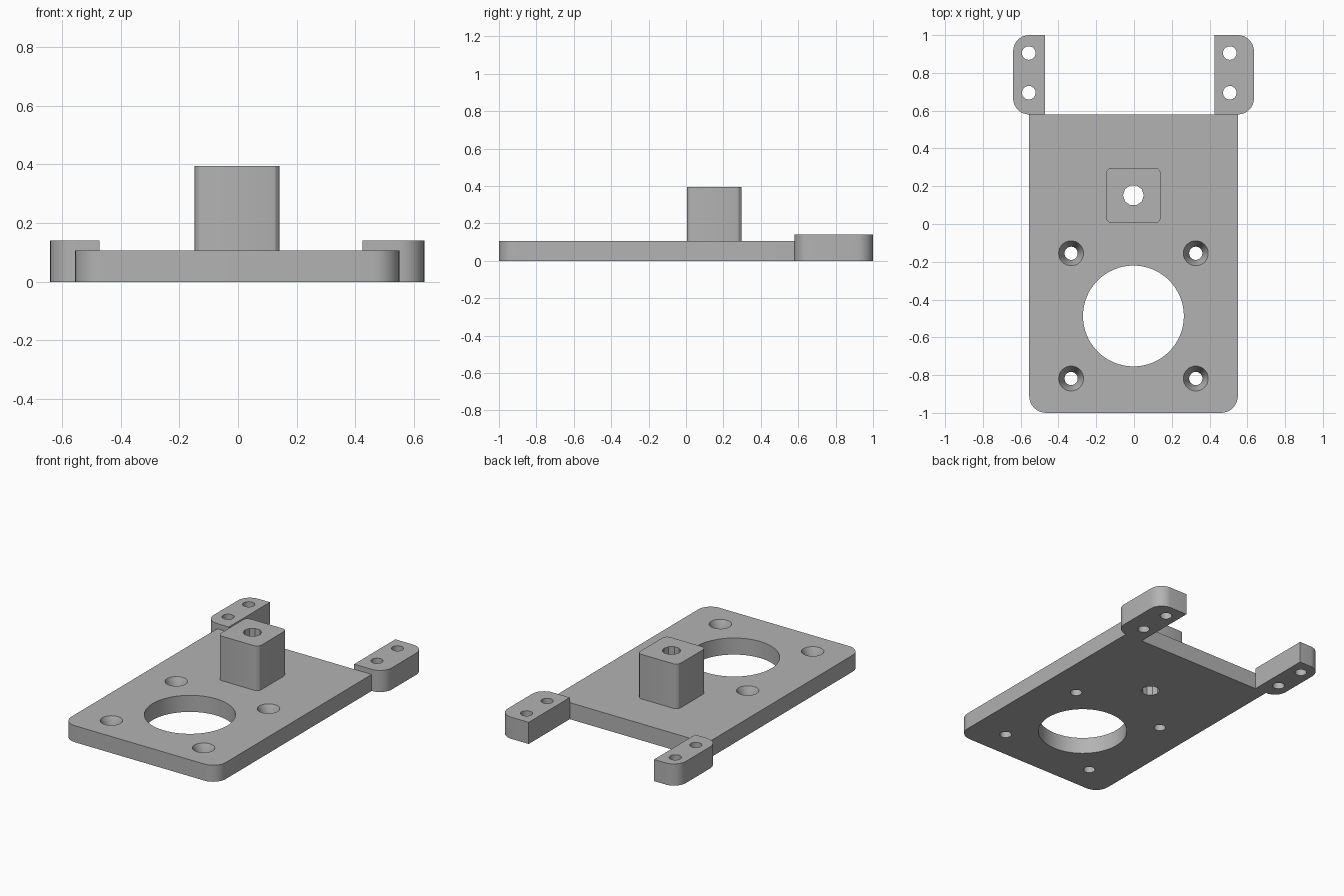
import bpy, bmesh
from math import sin, cos, pi, radians

if "Cube" in bpy.data.objects:
    bpy.data.objects.remove(bpy.data.objects["Cube"], do_unlink=True)

grey = bpy.data.materials.new("plain grey")
grey.use_nodes = True
GREY = (0.45, 0.45, 0.45, 1)
grey.diffuse_color = GREY
grey.node_tree.nodes["Principled BSDF"].inputs["Base Color"].default_value = GREY


def finish(bm, name):
    bmesh.ops.recalc_face_normals(bm, faces=bm.faces)
    mesh = bpy.data.meshes.new(name)
    bm.to_mesh(mesh)
    bm.free()
    mesh.materials.append(grey)
    obj = bpy.data.objects.new(name, mesh)
    bpy.context.collection.objects.link(obj)
    return obj


def slab(name, x0, x1, y0, y1, z0, z1, radii, steps):
    """Extruded rectangle; radii run counter-clockwise from the back right (+x +y)."""
    corners = [(x1, y1, -1, -1), (x0, y1, 1, -1), (x0, y0, 1, 1), (x1, y0, -1, 1)]
    bm = bmesh.new()
    outline = []
    for i, ((x, y, sx, sy), r) in enumerate(zip(corners, radii)):
        n = steps if r else 0
        for k in range(n + 1):
            a = (i + k / max(n, 1)) * pi / 2
            outline.append(bm.verts.new((x + sx * r + r * cos(a) * bool(r),
                                         y + sy * r + r * sin(a) * bool(r), z0)))
    face = bm.faces.new(outline)
    top = bmesh.ops.extrude_face_region(bm, geom=[face])["geom"]
    bmesh.ops.translate(bm, vec=(0, 0, z1 - z0),
                        verts=[v for v in top if isinstance(v, bmesh.types.BMVert)])
    return finish(bm, name)


def turned_cutter(x, y, profile, sides):
    """Closed round cutter from (radius, height) rings."""
    bm = bmesh.new()
    rings = [[bm.verts.new((x + r * cos(2 * pi * k / sides), y + r * sin(2 * pi * k / sides), z))
              for k in range(sides)] for r, z in profile]
    for low, high in zip(rings, rings[1:]):
        for k in range(sides):
            j = (k + 1) % sides
            bm.faces.new((low[k], low[j], high[j], high[k]))
    bm.faces.new(rings[0])
    bm.faces.new(rings[-1])
    return finish(bm, "cutter")


def drill(obj, x, y, profile, sides):
    cutter = turned_cutter(x, y, profile, sides)
    cutter.hide_render = True
    mod = obj.modifiers.new("hole", 'BOOLEAN')
    mod.operation = 'DIFFERENCE'
    mod.solver = 'EXACT'
    mod.object = cutter
    bpy.ops.object.select_all(action='DESELECT')
    bpy.context.view_layer.objects.active = obj
    obj.select_set(True)
    bpy.ops.object.modifier_apply(modifier=mod.name)
    bpy.data.objects.remove(cutter, do_unlink=True)


def smooth(obj):
    bpy.ops.object.select_all(action='DESELECT')
    bpy.context.view_layer.objects.active = obj
    obj.select_set(True)
    bpy.ops.object.shade_smooth_by_angle(angle=radians(25))


PLATE_TOP = 0.107
BOSS_TOP = 0.395
TAB_TOP = 0.14
MID = -0.003

# Base plate, rounded at the front
plate = slab("base_plate", -0.555, 0.55, -1, 0.58, 0, PLATE_TOP, (0, 0, 0.09, 0.09), 8)
drill(plate, MID, -0.487, [(0.267, -0.1), (0.267, 0.3)], 64)

# Countersunk screw holes
countersink = [(0.035, -0.1), (0.035, 0.037), (0.066, PLATE_TOP), (0.066, 0.2)]
for x in (MID - 0.33, MID + 0.33):
    for y in (-0.155, -0.818):
        drill(plate, x, y, countersink, 32)

# Raised boss with a faceted bore that runs on through the plate
boss = slab("centre_boss", -0.148, 0.142, 0.005, 0.297, PLATE_TOP, BOSS_TOP, (0.03,) * 4, 3)
for part in (plate, boss):
    drill(part, MID, 0.152, [(0.055, -0.1), (0.055, 0.6)], 10)

# Rear mounting tabs, rounded on their outer sides
right_tab = slab("right_tab", -0.64, -0.472, 0.58, 1, 0, TAB_TOP, (0, 0.085, 0.085, 0), 8)
left_tab = slab("left_tab", 0.425, 0.635, 0.58, 1, 0, TAB_TOP, (0.085, 0, 0, 0.085), 8)
for tab, x in ((right_tab, -0.557), (left_tab, 0.507)):
    for y in (0.695, 0.905):
        drill(tab, x, y, [(0.036, -0.1), (0.036, 0.3)], 24)

for part in (plate, boss, right_tab, left_tab):
    smooth(part)
